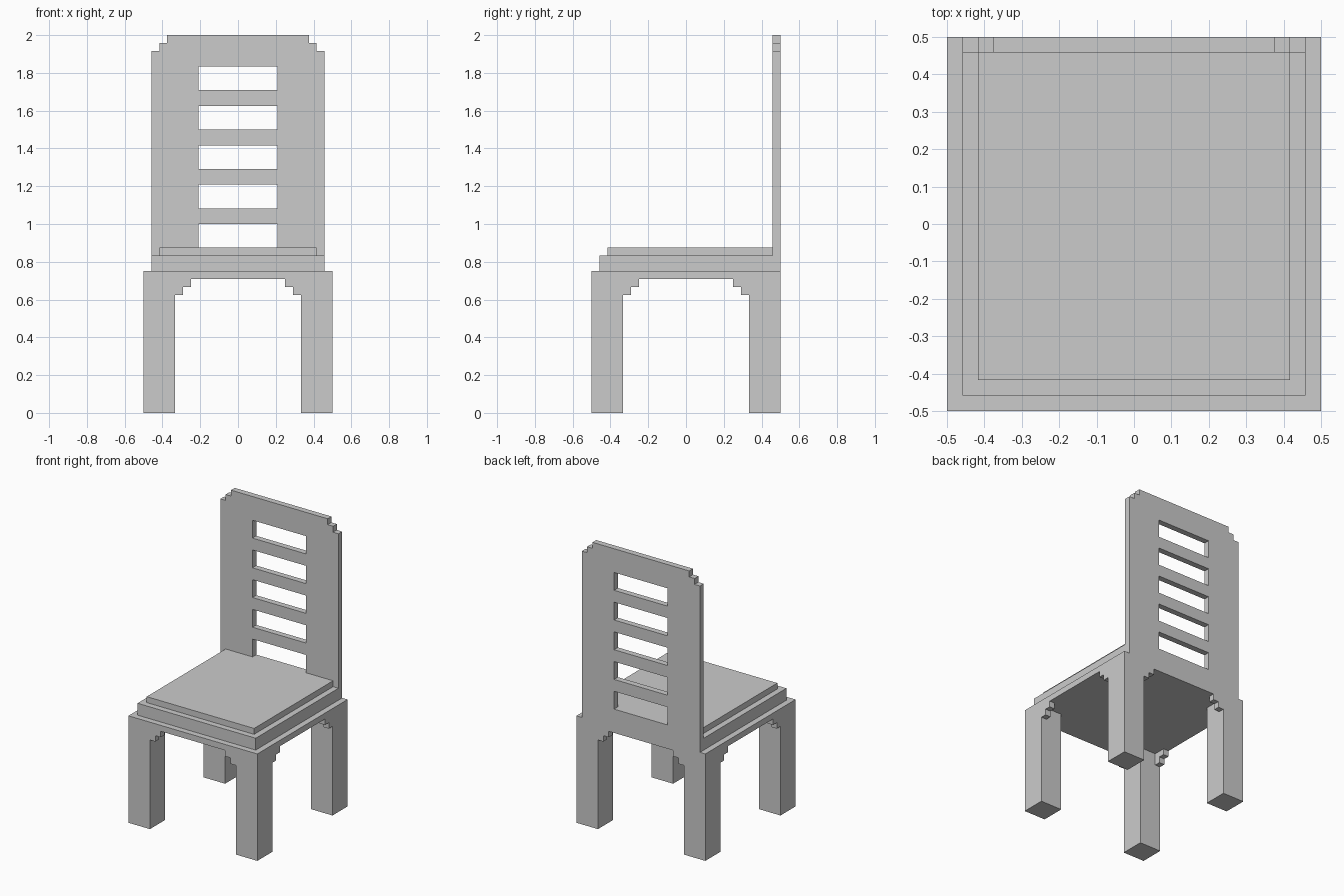
import bpy, bmesh
from mathutils import Vector

if "Cube" in bpy.data.objects:
    bpy.data.objects.remove(bpy.data.objects["Cube"])

U = 1 / 24  # all sizes below are in steps of this unit


def finish(name, bm):
    bmesh.ops.recalc_face_normals(bm, faces=bm.faces)
    mesh = bpy.data.meshes.new(name)
    bm.to_mesh(mesh)
    bm.free()
    ob = bpy.data.objects.new(name, mesh)
    bpy.context.collection.objects.link(ob)
    return ob


def box(name, lo, hi):
    bm = bmesh.new()
    bmesh.ops.create_cube(bm, size=1)
    for v in bm.verts:
        v.co = Vector([(a if c < 0 else b) * U for c, a, b in zip(v.co, lo, hi)])
    return finish(name, bm)


def prism(name, points, offset):
    bm = bmesh.new()
    face = bm.faces.new([bm.verts.new(Vector(p) * U) for p in points])
    ext = bmesh.ops.extrude_face_region(bm, geom=[face])
    bmesh.ops.translate(bm, vec=Vector(offset) * U,
                        verts=[g for g in ext["geom"] if isinstance(g, bmesh.types.BMVert)])
    return finish(name, bm)


def mirror_xy(ob):
    mod = ob.modifiers.new("four_corners", "MIRROR")
    mod.use_axis = (True, True, False)
    mod.use_mirror_merge = False


# Four legs
mirror_xy(box("legs", (8, 8, 0), (12, 12, 17)))

# Stepped corner brackets, one unit thick, flush with the outer faces
steps = [(8, 15), (7, 15), (7, 16), (6, 16), (6, 17), (8, 17)]
mirror_xy(prism("front_back_brackets", [(a, 12, z) for a, z in steps], (0, -1, 0)))
mirror_xy(prism("side_brackets", [(12, a, z) for a, z in steps], (-1, 0, 0)))

# Seat base and two stepped cushion layers
box("seat_base", (-12, -12, 17), (12, 12, 18))
box("seat", (-11, -11, 18), (11, 11, 20))
box("seat_cushion", (-10, -10, 20), (10, 11, 21))

# Backrest: stepped outline with five slots, as an extruded flat curve
half = [(11, 18), (11, 46), (10, 46), (10, 47), (9, 47), (9, 48)]
outlines = [half + [(-x, z) for x, z in reversed(half)]]
for z in range(21, 42, 5):
    outlines.append([(-5, z), (5, z), (5, z + 3), (-5, z + 3)])
curve = bpy.data.curves.new("backrest", "CURVE")
curve.dimensions = "2D"
curve.fill_mode = "BOTH"
curve.extrude = U / 2
for pts in outlines:
    spline = curve.splines.new("POLY")
    spline.points.add(len(pts) - 1)
    for p, (x, z) in zip(spline.points, pts):
        p.co = (x * U, z * U, 0, 1)
    spline.use_cyclic_u = True
back = bpy.data.objects.new("backrest", curve)
back.rotation_euler.x = 1.5707963
back.location.y = 11.5 * U
bpy.context.collection.objects.link(back)
bpy.context.view_layer.objects.active = back
back.select_set(True)
bpy.ops.object.convert(target="MESH")
bpy.ops.object.shade_flat()
